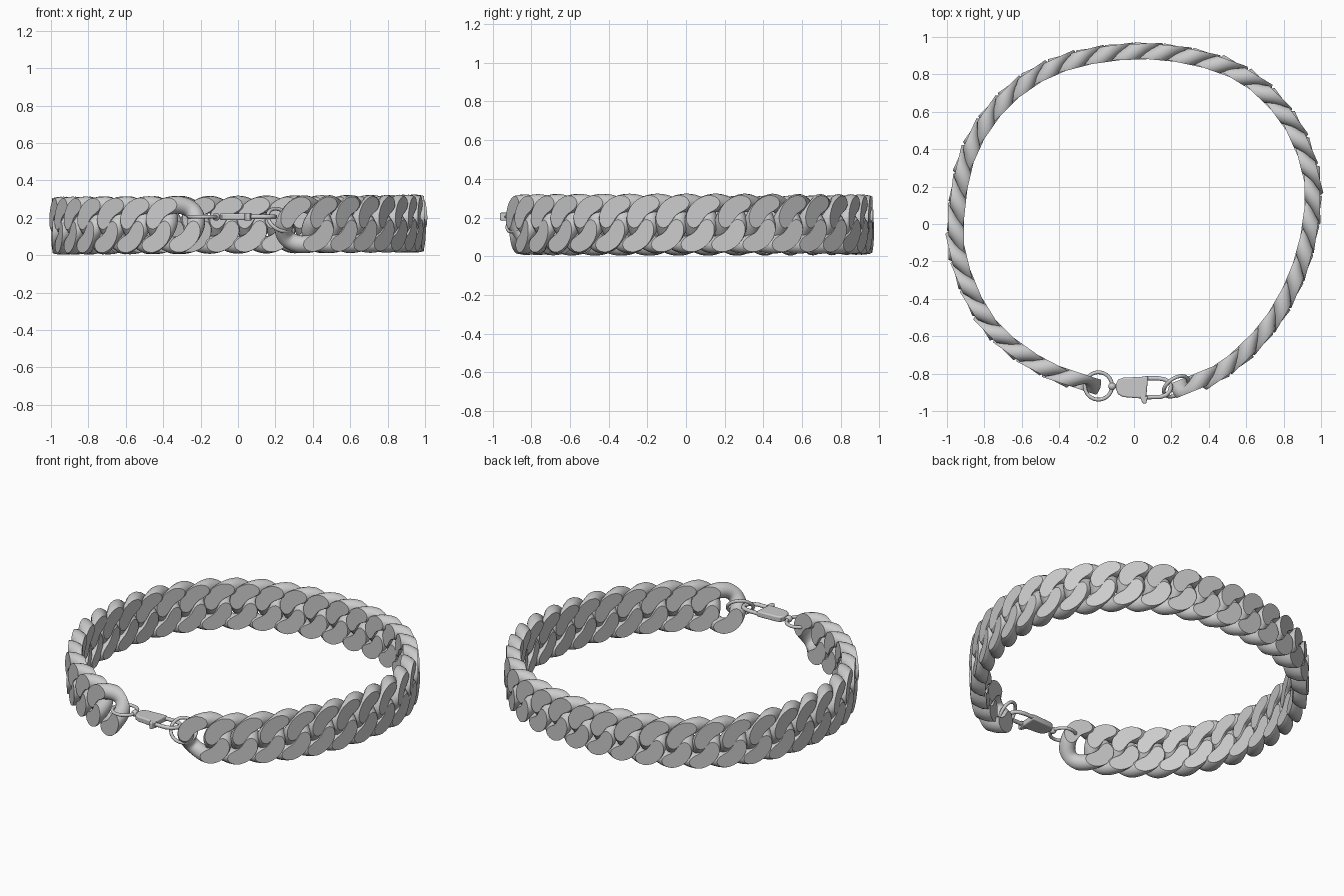
import bpy, bmesh, math
from mathutils import Vector, Matrix

if "Cube" in bpy.data.objects:
    bpy.data.objects.remove(bpy.data.objects["Cube"])

LINKS = 35
CLASP_Z = 0.205


def add_object(name, bm, angle=35):
    bmesh.ops.recalc_face_normals(bm, faces=bm.faces)
    me = bpy.data.meshes.new(name)
    bm.to_mesh(me)
    bm.free()
    ob = bpy.data.objects.new(name, me)
    bpy.context.collection.objects.link(ob)
    bpy.ops.object.select_all(action='DESELECT')
    ob.select_set(True)
    bpy.context.view_layer.objects.active = ob
    bpy.ops.object.shade_smooth_by_angle(angle=math.radians(angle))
    return ob


def tube(pts, radius, sides, closed):
    """Round wire swept along points, using z x tangent style frames carried along the path."""
    bm = bmesh.new()
    n = len(pts)
    rings = []
    for i, p in enumerate(pts):
        a = pts[i - 1] if (closed or i > 0) else p
        b = pts[(i + 1) % n] if (closed or i < n - 1) else p
        t = (b - a).normalized()
        u = (Vector((0, 1, 0)) if closed else Vector((0, 0, 1)))
        u = (u - t * u.dot(t)).normalized()
        v = t.cross(u)
        rings.append([bm.verts.new(p + radius * (math.cos(k) * u + math.sin(k) * v))
                      for k in (2 * math.pi * j / sides for j in range(sides))])
    for i in range(n if closed else n - 1):
        r0, r1 = rings[i], rings[(i + 1) % n]
        for j in range(sides):
            k = (j + 1) % sides
            bm.faces.new((r0[j], r0[k], r1[k], r1[j]))
    if not closed:
        bm.faces.new(rings[0])
        bm.faces.new(rings[-1])
    return bm


# Bracelet path seen from above, counter-clockwise from the clasp
ctrl = [(0.20, -0.885), (0.34, -0.84), (0.51, -0.75), (0.72, -0.54), (0.87, -0.27),
        (0.945, 0.03), (0.935, 0.30), (0.80, 0.59), (0.53, 0.82), (0.10, 0.92),
        (-0.35, 0.865), (-0.67, 0.68), (-0.88, 0.38), (-0.95, 0.0), (-0.905, -0.28),
        (-0.75, -0.56), (-0.48, -0.765), (-0.18, -0.875)]
ctrl = [Vector((x, y, 0)) for x, y in ctrl]
ext = [2 * ctrl[0] - ctrl[1]] + ctrl + [2 * ctrl[-1] - ctrl[-2]]
path = []
for i in range(1, len(ext) - 2):
    p0, p1, p2, p3 = ext[i - 1:i + 3]
    for k in range(24):
        t = k / 24
        path.append(0.5 * (2 * p1 + (p2 - p0) * t + (2 * p0 - 5 * p1 + 4 * p2 - p3) * t * t
                           + (3 * p1 - p0 - 3 * p2 + p3) * t ** 3))
path.append(ctrl[-1])
dist = [0.0]
for a, b in zip(path, path[1:]):
    dist.append(dist[-1] + (b - a).length)


def at(s):
    for i in range(len(path) - 1):
        if dist[i + 1] >= s:
            f = (s - dist[i]) / (dist[i + 1] - dist[i])
            return path[i].lerp(path[i + 1], f)
    return path[-1]


# One twisted curb link: local x along chain, -y outward, z up, ground flat on both faces
A, B, R, TWIST, FLAT = 0.115, 0.108, 0.047, 0.042, 0.042
ring = []
for i in range(48):
    t = 2 * math.pi * i / 48
    ring.append(Vector((A * math.cos(t), TWIST * math.sin(2 * t), B * math.sin(t))))
bm = tube(ring, R, 16, True)
for side in (-1, 1):
    cut = bmesh.ops.bisect_plane(bm, geom=bm.verts[:] + bm.edges[:] + bm.faces[:], dist=1e-5,
                                 plane_co=(0, side * FLAT, 0), plane_no=(0, side, 0),
                                 clear_outer=True)
    edges = [e for e in cut['geom_cut'] if isinstance(e, bmesh.types.BMEdge)]
    bmesh.ops.edgeloop_fill(bm, edges=edges)
link = add_object("chain_link_01", bm)

# Repeat the link round the path
tip = A + R
for i in range(LINKS):
    s = tip + (dist[-1] - 2 * tip) * i / (LINKS - 1)
    ob = link
    if i:
        ob = bpy.data.objects.new(f"chain_link_{i + 1:02d}", link.data)
        bpy.context.collection.objects.link(ob)
    p = at(s)
    d = at(s + 0.06) - at(s - 0.06)
    ob.location = (p.x, p.y, 0.163 + 0.006 * p.x)
    ob.rotation_euler = (0, 0, math.atan2(d.y, d.x))


# Jump rings at both chain ends
def jump_ring(name, loc, rot, major):
    bpy.ops.mesh.primitive_torus_add(major_radius=major, minor_radius=0.010, major_segments=40,
                                     minor_segments=10, location=loc,
                                     rotation=[math.radians(a) for a in rot])
    bpy.context.object.name = name
    bpy.ops.object.shade_smooth()


jump_ring("left_jump_ring", (-0.19, -0.866, CLASP_Z), (0, 0, 0), 0.073)
jump_ring("right_jump_ring", (0.225, -0.868, 0.188), (42, 38, 0), 0.074)


# Flat plates of the clasp: outline extruded and bevelled
def plate(name, outline, thick, bevel):
    bm = bmesh.new()
    f = bm.faces.new([bm.verts.new((x, y, CLASP_Z - thick / 2)) for x, y in outline])
    g = bmesh.ops.extrude_face_region(bm, geom=[f])
    bmesh.ops.translate(bm, vec=(0, 0, thick),
                        verts=[v for v in g['geom'] if isinstance(v, bmesh.types.BMVert)])
    ob = add_object(name, bm)
    m = ob.modifiers.new("soft_edge", 'BEVEL')
    m.width, m.segments, m.limit_method = bevel, 3, 'ANGLE'
    m.angle_limit = math.radians(50)
    return ob


plate("clasp_body", [(0.075, -0.815), (-0.06, -0.822), (-0.085, -0.832), (-0.096, -0.855),
                     (-0.096, -0.885), (-0.085, -0.91), (-0.06, -0.925), (0.065, -0.935)],
      0.036, 0.008)
plate("clasp_lever", [(0.03, -0.92), (0.075, -0.92), (0.064, -0.962), (0.045, -0.958)],
      0.04, 0.005)

# Hook and gate of the clasp
hook = [(0.06, -0.825), (0.13, -0.825), (0.165, -0.831), (0.188, -0.846), (0.198, -0.868),
        (0.192, -0.893), (0.172, -0.914), (0.14, -0.925), (0.06, -0.926)]
add_object("clasp_hook", tube([Vector((x, y, CLASP_Z)) for x, y in hook], 0.012, 10, False), 60)

# Swivel joining the clasp to the left ring
bpy.ops.mesh.primitive_uv_sphere_add(segments=16, ring_count=10, radius=0.021,
                                     location=(-0.117, -0.868, CLASP_Z))
bpy.context.object.name = "clasp_swivel"
bpy.ops.object.shade_smooth()
bpy.ops.mesh.primitive_cylinder_add(vertices=12, radius=0.010, depth=0.04,
                                    location=(-0.10, -0.868, CLASP_Z),
                                    rotation=(0, math.pi / 2, 0))
bpy.context.object.name = "clasp_stem"
bpy.ops.object.shade_smooth_by_angle(angle=math.radians(35))
